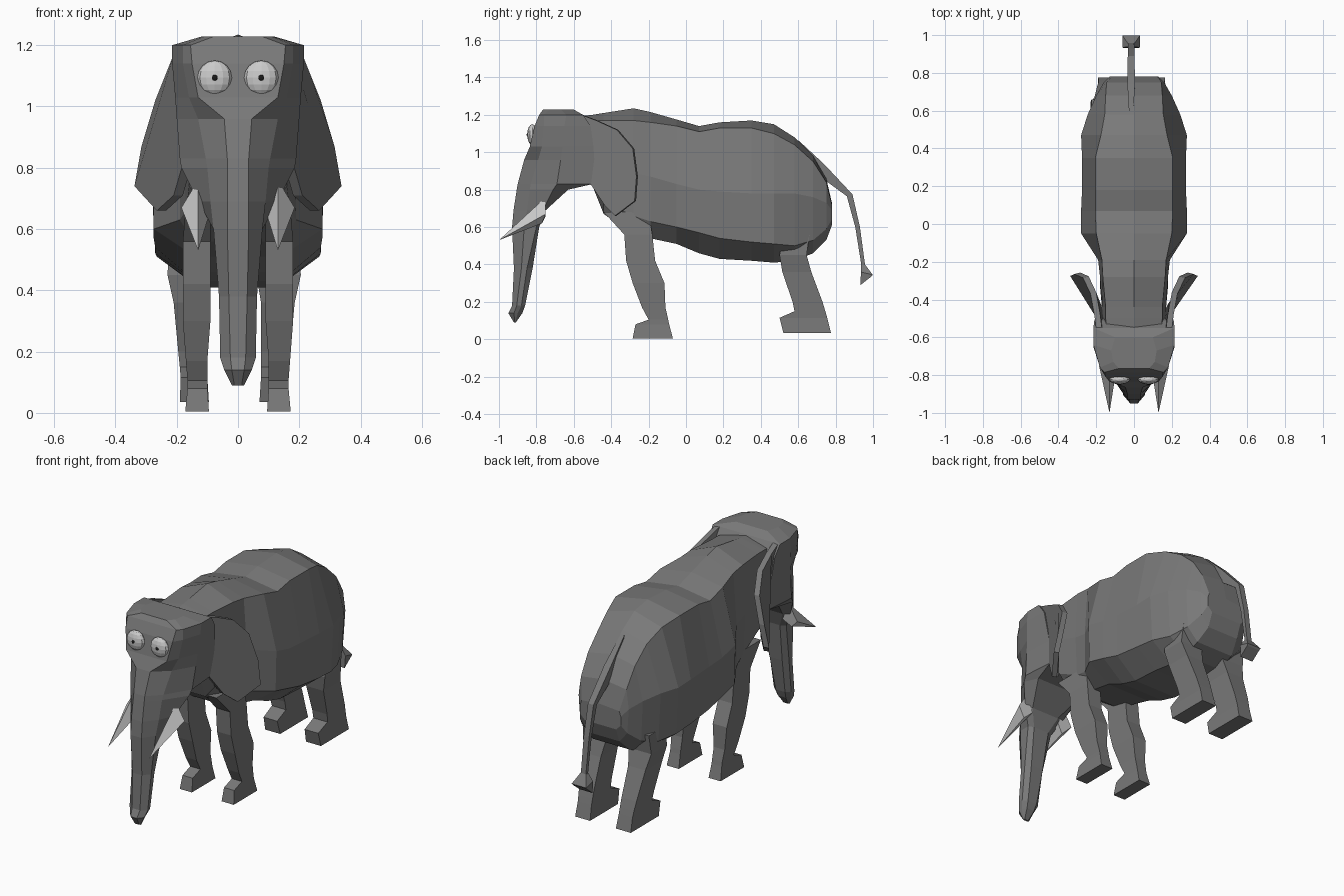
import bpy, bmesh
from mathutils import Vector


def material(name, value):
    m = bpy.data.materials.new(name)
    m.diffuse_color = (value, value, value, 1)
    return m


HIDE = material("hide_grey", 0.19)
IVORY = material("ivory", 0.75)
BLACK = material("black", 0.01)


def finish(name, bm, mat):
    bmesh.ops.recalc_face_normals(bm, faces=bm.faces)
    me = bpy.data.meshes.new(name)
    bm.to_mesh(me)
    bm.free()
    ob = bpy.data.objects.new(name, me)
    me.materials.append(mat)
    bpy.context.collection.objects.link(ob)
    return ob


def loft(name, rings, mat=HIDE):
    """Skin equal-length rings of points and cap both ends."""
    bm = bmesh.new()
    vs = [[bm.verts.new(p) for p in r] for r in rings]
    n = len(vs[0])
    for a, b in zip(vs, vs[1:]):
        for i in range(n):
            j = (i + 1) % n
            bm.faces.new((a[i], a[j], b[j], b[i]))
    bm.faces.new(vs[0])
    bm.faces.new(vs[-1])
    return finish(name, bm, mat)


def mirrored(half):
    return half + [(-x, y, z) for x, y, z in reversed(half) if abs(x) > 1e-6]


# Torso: y, top z, shoulder (x, z), flank (x, z), lower flank (x, z), belly (x, z)
torso = [
    (-0.60, 1.19, .14, 1.16, .17, 1.00, .16, .92, .08, .88),
    (-0.50, 1.20, .15, 1.17, .17, .97, .16, .85, .10, .82),
    (-0.44, 1.21, .15, 1.17, .17, .95, .16, .74, .10, .67),
    (-0.28, 1.235, .165, 1.17, .18, .89, .17, .66, .12, .56),
    (-0.19, 1.215, .17, 1.16, .19, .87, .19, .63, .13, .54),
    (-0.05, 1.175, .20, 1.14, .28, .83, .275, .60, .14, .51),
    (0.07, 1.14, .205, 1.11, .28, .80, .275, .57, .14, .46),
    (0.18, 1.16, .205, 1.13, .275, .79, .27, .54, .14, .43),
    (0.35, 1.17, .205, 1.13, .275, .78, .27, .52, .14, .42),
    (0.47, 1.15, .175, 1.10, .28, .78, .265, .51, .13, .41),
    (0.58, 1.08, .155, 1.04, .245, .78, .23, .50, .12, .42),
    (0.68, .98, .15, .95, .20, .76, .19, .53, .12, .46),
    (0.75, .86, .145, .84, .16, .73, .15, .59, .10, .53),
    (0.78, .73, .12, .72, .13, .69, .13, .64, .10, .61),
]
rings = []
for y, zt, *p in torso:
    half = [(0, y, zt)] + [(p[i], y, p[i + 1]) for i in range(0, 8, 2)]
    rings.append(mirrored(half))
loft("torso", rings)

# Head flowing into trunk: z, front (x, y), brow side (x, y), cheek (x, y), back (x, y)
head = [
    (1.228, .08, -.765, .11, -.73, .12, -.67, .10, -.60),
    (1.20, .155, -.785, .18, -.76, .215, -.64, .215, -.55),
    (1.14, .15, -.81, .18, -.76, .215, -.65, .21, -.51),
    (1.03, .13, -.835, .16, -.77, .205, -.66, .20, -.495),
    (.96, .045, -.865, .13, -.79, .20, -.67, .19, -.49),
    (.83, .035, -.90, .105, -.83, .19, -.69, .175, -.50),
    (.80, .035, -.905, .10, -.835, .185, -.71, .15, -.63),
    (.69, .035, -.922, .09, -.85, .13, -.765, .09, -.75),
    (.60, .035, -.93, .08, -.865, .08, -.80, .05, -.785),
    (.38, .03, -.92, .062, -.88, .062, -.85, .04, -.82),
    (.18, .025, -.93, .058, -.905, .055, -.88, .03, -.86),
    (.14, .02, -.95, .045, -.92, .04, -.90, .025, -.875),
    (.09, .012, -.92, .02, -.915, .02, -.912, .012, -.91),
]
loft("head_and_trunk", [mirrored([(p[i], p[i + 1], z) for i in (0, 2, 4, 6)]) for z, *p in head])

# Legs: z, front y, back y, inner x, outer x
front = [
    (.68, -.44, -.20, .09, .17), (.56, -.33, -.18, .09, .18), (.42, -.32, -.165, .09, .18),
    (.30, -.285, -.115, .09, .18), (.17, -.235, -.11, .10, .17), (.105, -.20, -.095, .10, .165),
    (.08, -.27, -.09, .10, .165), (.005, -.285, -.07, .095, .172),
]
back = [
    (.56, .52, .66, .07, .20), (.45, .50, .645, .06, .205), (.36, .515, .67, .075, .185),
    (.20, .57, .73, .075, .17), (.15, .58, .745, .075, .165), (.115, .50, .755, .075, .162),
    (.035, .52, .775, .07, .165),
]
for side, s in (("right", 1), ("left", -1)):
    left_shift = 0.025 if s < 0 else 0
    for part, levels, shift in (("front_leg", front, 0), ("back_leg", back, left_shift)):
        loft(f"{part}_{side}", [[(s * (a + shift), f, z), (s * (b + shift), f, z),
                                 (s * (b + shift), r, z), (s * (a + shift), r, z)]
                                for z, f, r, a, b in levels])

    # Ear: thin flap swung outwards and back
    outline = [(.20, -.56, 1.20), (.21, -.48, 1.17), (.23, -.37, 1.12), (.27, -.285, 1.02),
               (.315, -.265, .87), (.338, -.275, .74), (.265, -.38, .66), (.21, -.43, .71),
               (.175, -.51, .83)]
    outer = [(s * x, y, z) for x, y, z in outline]
    inner = [(s * (x - .03), y + .008, z) for x, y, z in outline]
    loft(f"ear_{side}", [outer, inner])

    # Tusk: four-sided spike
    base = [(.13, -.75, .76), (.185, -.75, .67), (.135, -.77, .62), (.09, -.75, .66)]
    tip = Vector((.13, -1.0, .53))
    pts = [Vector(p) for p in base]
    loft(f"tusk_{side}", [[(s * p.x, p.y, p.z) for p in pts],
                          [(s * q.x, q.y, q.z) for q in (tip.lerp(p, .02) for p in pts)]], IVORY)

    # Eye and pupil
    for name, y, r, ry, mat in (("eye", -.822, .056, .027, IVORY), ("pupil", -.846, .010, .006, BLACK)):
        bm = bmesh.new()
        bmesh.ops.create_uvsphere(bm, u_segments=12, v_segments=8, radius=1)
        bmesh.ops.scale(bm, vec=(r, ry, r), verts=bm.verts)
        bmesh.ops.translate(bm, vec=(s * .076, y, 1.094), verts=bm.verts)
        finish(f"{name}_{side}", bm, mat)

# Tail: y and z of upper and lower edge, half width
tail = [(.60, 1.065, .62, .98, .012), (.74, .935, .73, .86, .02), (.89, .775, .86, .765, .018),
        (.93, .60, .905, .60, .017), (.957, .40, .937, .40, .016)]
tuft = [(.957, .40, .937, .40, .018), (.998, .345, .935, .36, .046), (.99, .335, .933, .29, .042)]
for name, levels in (("tail", tail), ("tail_tuft", tuft)):
    loft(name, [[(-.015 - w, a, b), (-.015 + w, a, b), (-.015 + w, c, d), (-.015 - w, c, d)]
                for a, b, c, d, w in levels])
